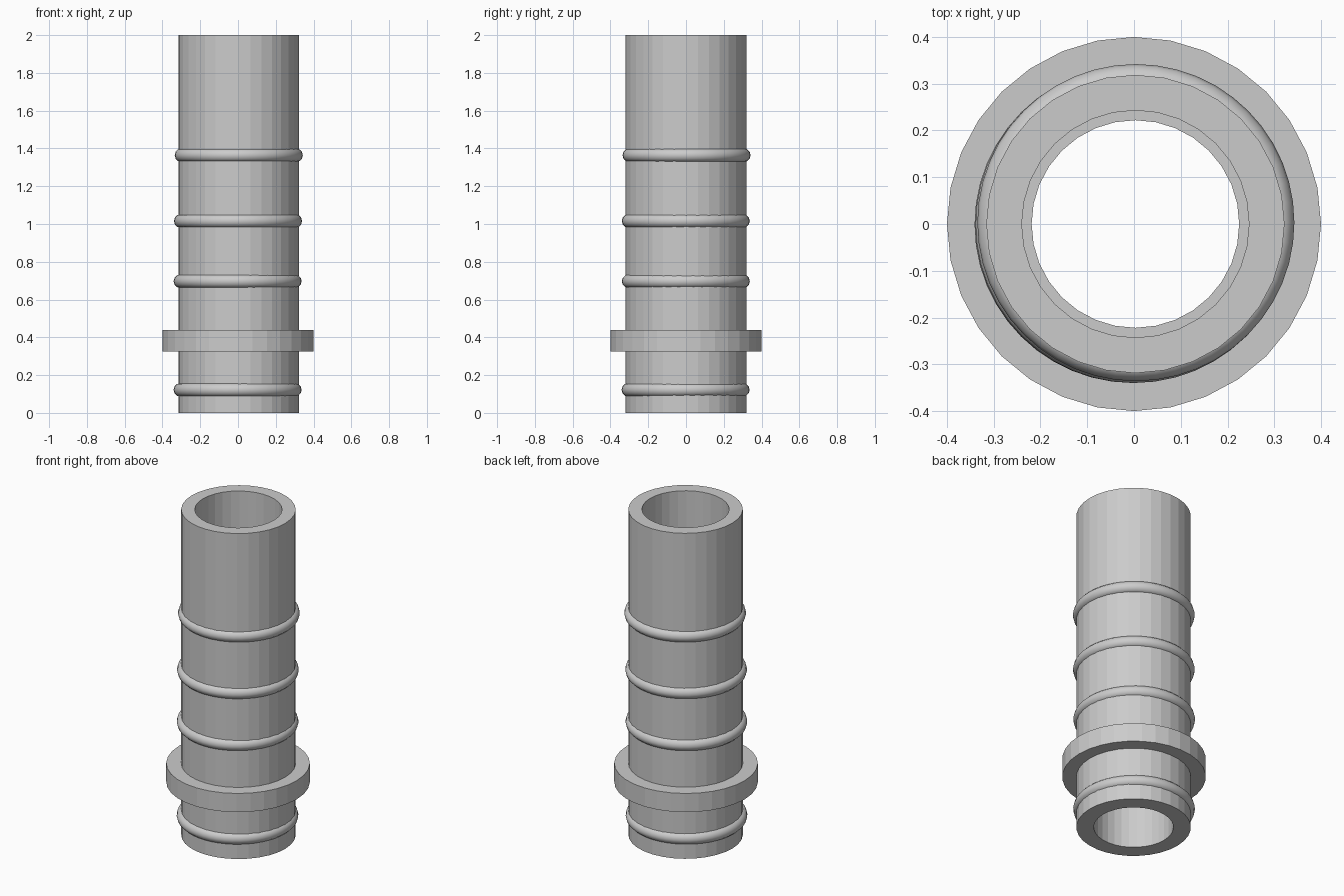
import bpy, bmesh, math

cube = bpy.data.objects.get("Cube")
if cube:
    bpy.data.objects.remove(cube, do_unlink=True)

SIDES = 32
CENTRE_X = 0.003

grey = bpy.data.materials.new("plain grey")
grey.use_nodes = True
colour = (0.6, 0.6, 0.6, 1)
grey.diffuse_color = colour
grey.node_tree.nodes["Principled BSDF"].inputs["Base Color"].default_value = colour


def lathe(name, profile, x=0):
    """Revolve a closed (radius, height) profile around the upright axis."""
    bm = bmesh.new()
    rings = []
    for i in range(SIDES):
        a = math.tau * i / SIDES
        rings.append([bm.verts.new((r * math.cos(a), r * math.sin(a), z))
                      for r, z in profile])
    n = len(profile)
    for i, ring in enumerate(rings):
        after = rings[(i + 1) % SIDES]
        for j in range(n):
            k = (j + 1) % n
            bm.faces.new((ring[j], after[j], after[k], ring[k]))
    bmesh.ops.recalc_face_normals(bm, faces=bm.faces)
    mesh = bpy.data.meshes.new(name)
    bm.to_mesh(mesh)
    bm.free()
    mesh.materials.append(grey)
    obj = bpy.data.objects.new(name, mesh)
    obj.location.x = x
    bpy.context.collection.objects.link(obj)
    return obj


# Hollow pipe with a step in its bore
lathe("pipe", [(0.319, 0), (0.319, 2), (0.243, 2), (0.243, 0.44),
               (0.222, 0.44), (0.222, 0)], CENTRE_X)

# Square-edged collar
lathe("collar", [(0.30, 0.325), (0.40, 0.325), (0.40, 0.44), (0.30, 0.44)])

# Rounded sealing rings, each sitting slightly off centre
for name, z, x, y in (("base_ring", 0.122, -0.002, -0.002),
                      ("lower_ring", 0.697, -0.002, -0.001),
                      ("middle_ring", 1.016, 0, -0.001),
                      ("upper_ring", 1.364, 0.004, 0.003)):
    bpy.ops.mesh.primitive_torus_add(
        major_segments=48, minor_segments=12, major_radius=0.303,
        minor_radius=0.036, location=(x, y, z))
    ring = bpy.context.object
    ring.name = name
    ring.data.materials.append(grey)
    bpy.ops.object.shade_smooth()
